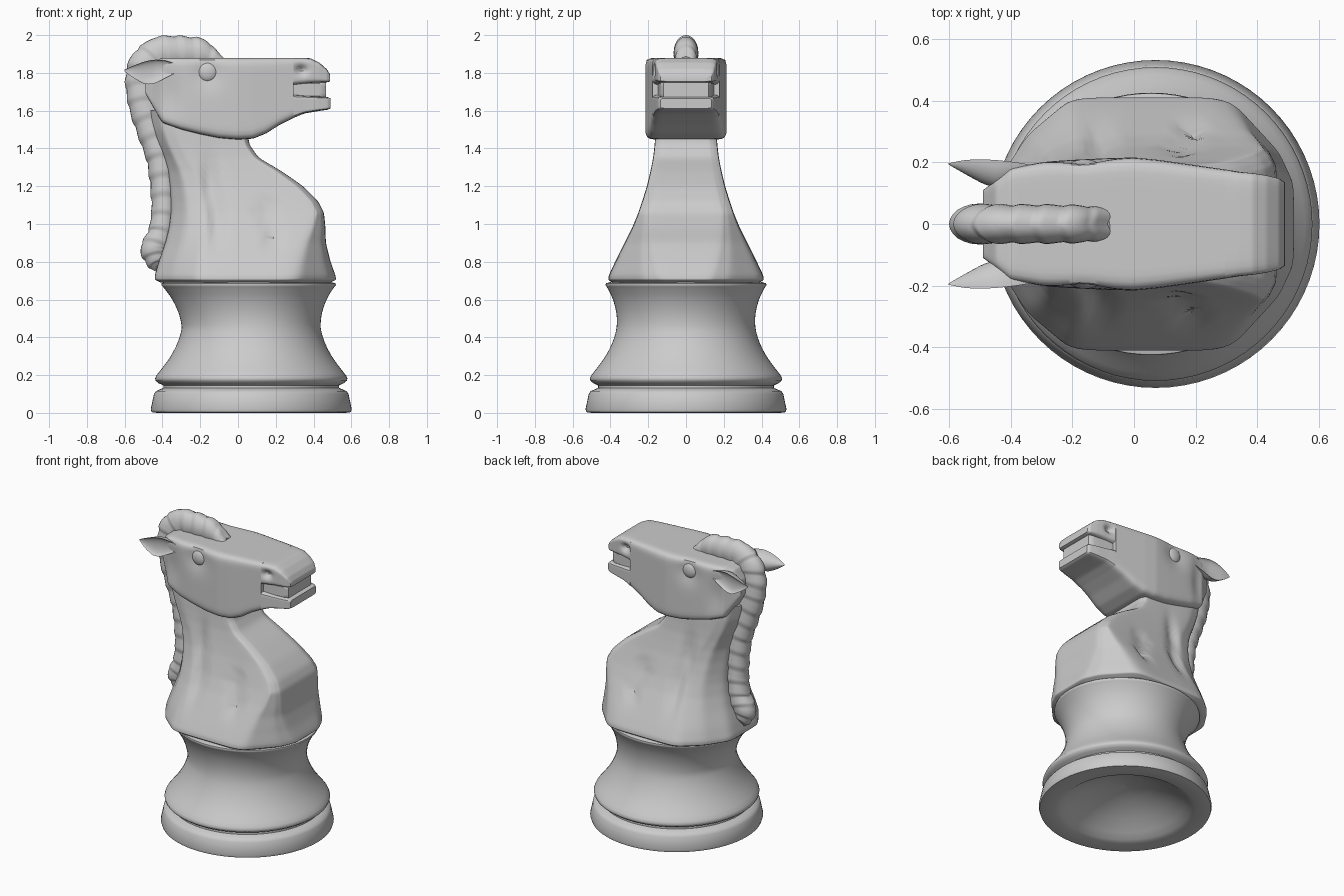
import bpy, bmesh
from math import sin, cos, pi, exp
from mathutils import Vector

if "Cube" in bpy.data.objects:
    bpy.data.objects.remove(bpy.data.objects["Cube"])


def loft(name, rings, angle=35):
    """Skin a list of equal-length point rings and cap both ends."""
    bm = bmesh.new()
    rows = [[bm.verts.new(p) for p in r] for r in rings]
    n = len(rows[0])
    for a, b in zip(rows, rows[1:]):
        for i in range(n):
            j = (i + 1) % n
            bm.faces.new((a[i], a[j], b[j], b[i]))
    bm.faces.new(rows[0])
    bm.faces.new(rows[-1])
    bmesh.ops.recalc_face_normals(bm, faces=bm.faces[:])
    me = bpy.data.meshes.new(name)
    bm.to_mesh(me)
    bm.free()
    ob = bpy.data.objects.new(name, me)
    bpy.context.collection.objects.link(ob)
    finish(ob, angle)
    return ob


def finish(ob, angle=35):
    bpy.ops.object.select_all(action='DESELECT')
    ob.select_set(True)
    bpy.context.view_layer.objects.active = ob
    bpy.ops.object.shade_smooth_by_angle(angle=angle * pi / 180)


def resample(keys, n, passes=2):
    """Interpolate key rows to n rows, then relax them; ends stay fixed."""
    out = []
    for i in range(n):
        t = i / (n - 1) * (len(keys) - 1)
        k = min(int(t), len(keys) - 2)
        f = t - k
        out.append([a + (b - a) * f for a, b in zip(keys[k], keys[k + 1])])
    for _ in range(passes):
        mid = [[(a + 2 * b + c) / 4 for a, b, c in zip(*t)]
               for t in zip(out, out[1:], out[2:])]
        out = [out[0]] + mid + [out[-1]]
    return out


def soft_poly(pts, split, passes):
    """Subdivide a closed 2D polygon and round its corners."""
    pts = [Vector(p) for p in pts]
    out = [a.lerp(b, k / split) for a, b in zip(pts, pts[1:] + pts[:1]) for k in range(split)]
    n = len(out)
    for _ in range(passes):
        out = [(out[i - 1] + out[i] * 2 + out[(i + 1) % n]) / 4 for i in range(n)]
    return out


def dent(x, y, z, w, dents):
    for dx, dz, rx, rz, depth in dents:
        y *= 1 - depth / w * exp(-((x - dx) / rx) ** 2 - ((z - dz) / rz) ** 2)
    return (x, y, z)


# Turned base with hollow underside; the collar becomes slightly oval
foot = [(.001, .17), (.15, .15), (.28, .09), (.36, .04), (.40, .012), (.43, .002), (.50, 0),
        (.527, .004), (.532, .02), (.515, .1), (.505, .115), (.485, .124), (.465, .132),
        (.465, .145), (.49, .157), (.506, .17), (.509, .182), (.503, .197)]
waist = [(.485, .22), (.43, .29), (.388, .37), (.364, .45), (.366, .53), (.388, .61), (.42, .668)]
profile = foot + [tuple(p) for p in resample(waist, 25, 5)] + [
    (.426, .676), (.424, .686), (.40, .693), (.001, .70)]
rings = []
for r, z in profile:
    f = max(0, (z - .45) / .24)
    rings.append([(.07 - .015 * f + r * (1 + .09 * f) * cos(a), r * cos(a - pi / 2), z)
                  for a in [2 * pi * i / 72 for i in range(72)]])
loft("turned_base", rings, 50)

# Neck and chest: z, back x, front x, half width
neck_keys = [(.69, -.41, .49, .39), (.705, -.44, .52, .412), (.73, -.44, .515, .408),
             (.80, -.42, .49, .375), (.90, -.385, .465, .325), (.98, -.365, .463, .285),
             (1.06, -.355, .455, .252), (1.12, -.355, .425, .232), (1.20, -.36, .345, .207),
             (1.28, -.37, .23, .188), (1.35, -.39, .11, .174), (1.42, -.42, .06, .166),
             (1.50, -.45, .05, .16), (1.60, -.47, .0, .15)]
neck_dents = [(-.15, 1.22, .035, .13, .03), (-.115, 1.02, .03, .14, .035),
              (.15, 1.06, .025, .07, .03), (.185, .94, .025, .08, .03)]
rings = []
for z, xb, xf, w in resample(neck_keys, 79):
    t = min(1, max(0, (z - .7) / .36))
    L = xf - xb
    half = [(xb, .35 * w), (xb + .1 * L, (.7 + .15 * t) * w), (xb + .25 * L, w),
            (xb + (.77 + .18 * t) * L, w), (xf - .05 * L * (1 - .6 * t), (.55 + .33 * t) * w),
            (xf, (.3 + .45 * t) * w)]
    poly = half + [(x, -y) for x, y in reversed(half)]
    rings.append([dent(p.x, p.y, z, w, neck_dents) for p in soft_poly(poly, 12, 5)])
loft("neck", rings, 50)


# Head pieces: x, bottom z, top z, half width
def head_piece(name, keys, n, split, passes, dents=()):
    rings = []
    for x, lo, hi, w in resample(keys, n, 1):
        sec = soft_poly([(-w, lo), (w, lo), (w, hi), (-w, hi)], split, passes)
        rings.append([dent(x, p.x, p.y, w, dents) for p in sec])
    return loft(name, rings, 40)


head_piece("head", [(-.49, 1.69, 1.79, .11), (-.45, 1.62, 1.86, .14), (-.40, 1.535, 1.88, .185),
                    (-.30, 1.50, 1.88, .202), (-.2, 1.475, 1.88, .208), (-.1, 1.455, 1.88, .213),
                    (0, 1.447, 1.88, .216), (.08, 1.452, 1.88, .208), (.15, 1.48, 1.88, .198),
                    (.22, 1.525, 1.88, .188), (.295, 1.562, 1.88, .177)], 81, 18, 3,
           [(-.16, 1.80, .075, .075, .02), (-.36, 1.68, .06, .12, .015)])
head_piece("upper_jaw", [(.295, 1.735, 1.88, .177), (.34, 1.74, 1.88, .17), (.385, 1.745, 1.877, .165),
                         (.43, 1.748, 1.855, .158), (.47, 1.75, 1.82, .148),
                         (.488, 1.755, 1.79, .135)], 41, 12, 3,
           [(.335, 1.815, .03, .022, .03)])
head_piece("lower_jaw", [(.295, 1.562, 1.685, .177), (.35, 1.585, 1.68, .168),
                         (.42, 1.597, 1.675, .158), (.475, 1.605, 1.672, .146),
                         (.49, 1.612, 1.665, .135)], 25, 12, 2)
head_piece("teeth", [(.28, 1.66, 1.76, .15), (.44, 1.66, 1.76, .135), (.465, 1.66, 1.76, .12)],
           9, 6, 1)

# Ears (hollow outer face) and eyes, mirrored left and right
ear_keys = [(-.32, .19, 1.825, .03, .02), (-.38, .20, 1.82, .06, .045),
            (-.44, .207, 1.807, .092, .064), (-.49, .21, 1.80, .08, .062),
            (-.55, .208, 1.805, .045, .035), (-.602, .197, 1.812, .004, .004)]
for side, s in (("left", 1), ("right", -1)):
    rings = []
    for x, y, z, ry, rz in resample(ear_keys, 25, 2):
        ring = []
        for i in range(28):
            a = 2 * pi * i / 28
            c = cos(a)
            off = c if c < 0 else -.3 * c
            ring.append((x, s * (y + ry * off), z + rz * sin(a)))
        rings.append(ring)
    loft("ear_" + side, rings)
    bpy.ops.mesh.primitive_uv_sphere_add(segments=24, ring_count=14, radius=.052,
                                         location=(-.16, s * .184, 1.805))
    eye = bpy.context.object
    eye.name = "eye_" + side
    eye.scale = (1, .5, 1)
    finish(eye)

# Braided mane swept from forehead to the foot of the neck: x, z, depth, half width
mane_keys = [(-.095, 1.865, .025, .05), (-.2, 1.905, .082, .062), (-.31, 1.91, .088, .064),
             (-.42, 1.905, .092, .064), (-.49, 1.84, .095, .064), (-.51, 1.74, .09, .064),
             (-.495, 1.62, .085, .065), (-.455, 1.49, .08, .066), (-.41, 1.35, .075, .068),
             (-.395, 1.21, .07, .069), (-.39, 1.07, .068, .07), (-.405, .95, .07, .071),
             (-.438, .86, .085, .068), (-.425, .785, .055, .05), (-.415, .755, .02, .02)]
path = resample(mane_keys, 171, 4)
rings = []
for i, (x, z, d, w) in enumerate(path):
    p, q = path[max(i - 1, 0)], path[min(i + 1, 170)]
    t = Vector((q[0] - p[0], 0, q[1] - p[1])).normalized()
    out = Vector((t.z, 0, -t.x))
    ph = (i / 9) % 1
    k = .93 + .1 * (ph / .7 if ph < .7 else (1 - ph) / .3)
    rings.append([Vector((x, 0, z)) + out * d * k * cos(a) + Vector((0, w * k * sin(a), 0))
                  - t * .025 * abs(sin(a)) for a in [2 * pi * j / 24 for j in range(24)]])
loft("mane", rings, 50)
